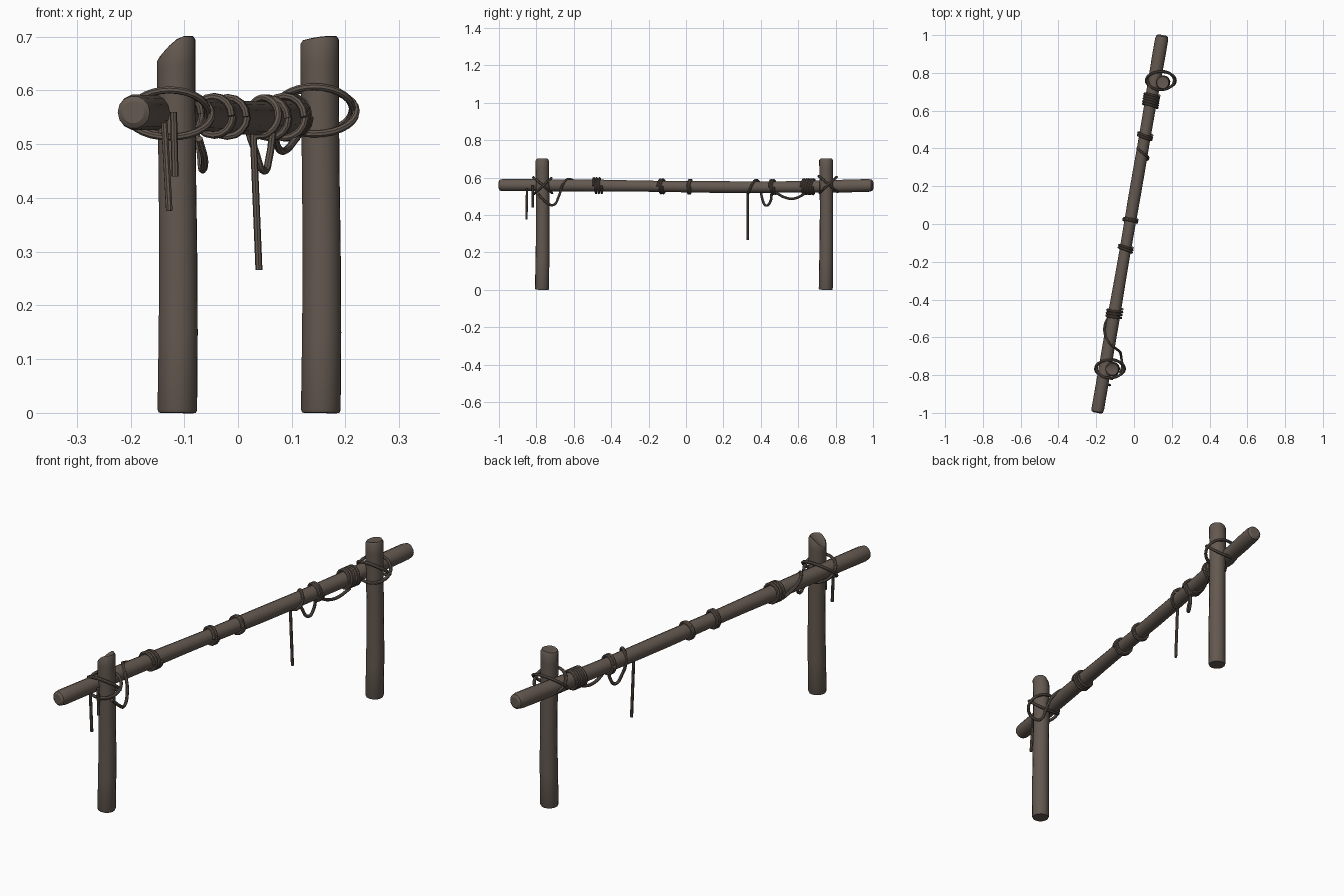
import bpy
from math import sin, cos, pi, radians
from mathutils import Vector

cube = bpy.data.objects.get("Cube")
if cube:
    bpy.data.objects.remove(cube, do_unlink=True)

wood = bpy.data.materials.new("dark brown wood")
wood.use_nodes = True
colour = (0.125, 0.098, 0.080, 1)
wood.diffuse_color = colour
wood.node_tree.nodes["Principled BSDF"].inputs["Base Color"].default_value = colour


def tube(name, points, radii, sides=8, curved=False, closed=False, shape=None):
    """Sweep a round section along points and turn it into a mesh."""
    if not isinstance(radii, (list, tuple)):
        radii = [radii] * len(points)
    curve = bpy.data.curves.new(name, "CURVE")
    curve.dimensions = "3D"
    curve.bevel_depth = 1
    curve.bevel_resolution = (sides - 4) // 2
    curve.use_fill_caps = True
    curve.resolution_u = 5
    spline = curve.splines.new("BEZIER" if curved else "POLY")
    slots = spline.bezier_points if curved else spline.points
    slots.add(len(points) - 1)
    for slot, point, radius in zip(slots, points, radii):
        slot.co = point if curved else (*point, 1)
        slot.radius = radius
        if curved:
            slot.handle_left_type = slot.handle_right_type = "AUTO"
    spline.use_cyclic_u = closed
    temp = bpy.data.objects.new(name + " path", curve)
    bpy.context.collection.objects.link(temp)
    graph = bpy.context.evaluated_depsgraph_get()
    mesh = bpy.data.meshes.new_from_object(temp.evaluated_get(graph))
    bpy.data.objects.remove(temp, do_unlink=True)
    bpy.data.curves.remove(curve)
    mesh.name = name
    mesh.materials.clear()
    mesh.materials.append(wood)
    if shape:
        for v in mesh.vertices:
            shape(v.co)
    obj = bpy.data.objects.new(name, mesh)
    bpy.context.collection.objects.link(obj)
    bpy.ops.object.select_all(action="DESELECT")
    obj.select_set(True)
    bpy.context.view_layer.objects.active = obj
    bpy.ops.object.shade_smooth_by_angle(angle=radians(40))
    return obj


def beam_centre(y):
    return Vector((-0.0225 + 0.1725 * y, y, 0.551 + 0.008 * y * y - 0.004 * sin(3 * y)))


# Long crossbar, thinner and sagging towards the middle
ys = [-1, -0.994, -0.975] + [-0.9 + 0.15 * i for i in range(13)] + [0.975, 0.994, 1]
radii = [0.031 + 0.004 * y * y + 0.001 * sin(9 * y) for y in ys]
for i, f in enumerate((0.6, 0.88, 0.98)):
    radii[i] *= f
    radii[-1 - i] *= f
tube("crossbar", [beam_centre(y) for y in ys], radii, 14)


# Upright posts with an uneven cut top
def post(name, x, y, cut):
    zs = (0, 0.006, 0.15, 0.3, 0.45, 0.6, 0.65, 0.694, 0.701)
    rs = (0.035, 0.0375, 0.037, 0.036, 0.0355, 0.036, 0.0365, 0.0365, 0.032)

    def slant(co):
        if co.z > 0.64:
            co.z -= cut * max(0, x + 0.012 - co.x) ** 1.5 * (co.z - 0.64) / 0.06
    path = [(x + 0.002 * sin(7 * z), y + 0.004 * sin(4 * z), z) for z in zs]
    tube(name, path, rs, 14, shape=slant)


post("front_post", -0.113, -0.770, 4.0)
post("back_post", 0.154, 0.747, 0.8)


# Crossed rope loops lashing each post to the crossbar
def lashing(name, x, y, z):
    for n, (side, a, b) in enumerate(((1, 0.078, 0.046), (-1, 0.071, 0.050))):
        ring = [(x + a * cos(t), y + b * sin(t), z + side * 0.042 * sin(t) + 0.004 * n)
                for t in (2 * pi * i / 28 for i in range(28))]
        tube(f"{name}_{n + 1}", ring, 0.0068, closed=True)


lashing("front_lashing", -0.127, -0.766, 0.555)
lashing("back_lashing", 0.142, 0.760, 0.561)


# Rope coils wound round the crossbar
def coil(name, y, turns, width, radius):
    axis = Vector((0.1725, 1, 0)).normalized()
    side = Vector((axis.y, -axis.x, 0))
    steps = turns * 16
    path = []
    for i in range(steps + 1):
        t = 2 * pi * i / 16
        along = axis * width * (i / steps - 0.5)
        wobble = axis * 0.005 * sin(t + y * 9)
        path.append(beam_centre(y) + along + wobble
                    + radius * (side * cos(t) + Vector((0, 0, sin(t)))))
    tube(name, path, 0.0068)


for n, (y, turns, width, radius) in enumerate((
        (-0.472, 3, 0.046, 0.039), (-0.128, 2, 0.026, 0.036), (0.02, 2, 0.015, 0.036),
        (0.467, 2, 0.024, 0.037), (0.655, 5, 0.066, 0.039))):
    coil(f"rope_coil_{n + 1}", y, turns, width, radius)

# Slack rope runs between the coils
tube("front_slack_rope", [
    (-0.072, -0.79, 0.51), (-0.062, -0.75, 0.47), (-0.067, -0.71, 0.453),
    (-0.073, -0.68, 0.50), (-0.095, -0.66, 0.56), (-0.13, -0.63, 0.591),
    (-0.152, -0.59, 0.578), (-0.155, -0.54, 0.56), (-0.135, -0.49, 0.53)], 0.0068, curved=True)
tube("back_slack_rope", [
    (0.11, 0.635, 0.513), (0.088, 0.58, 0.488), (0.075, 0.53, 0.493),
    (0.068, 0.48, 0.52)], 0.0068, curved=True)
tube("back_hanging_loop", [
    (0.065, 0.458, 0.525), (0.058, 0.452, 0.475), (0.049, 0.43, 0.45),
    (0.033, 0.408, 0.485), (0.019, 0.40, 0.54), (0.03, 0.39, 0.577),
    (0.055, 0.37, 0.585), (0.075, 0.35, 0.555), (0.055, 0.335, 0.52),
    (0.028, 0.33, 0.515)], 0.0068, curved=True)

# Loose rope ends
for name, top, end in (
        ("front_loose_end", (-0.137, -0.85, 0.54), (-0.128, -0.853, 0.376)),
        ("front_short_end", (-0.120, -0.82, 0.56), (-0.117, -0.82, 0.44)),
        ("back_loose_end", (0.028, 0.33, 0.53), (0.039, 0.33, 0.266))):
    tube(name, [top, end], 0.0065)
